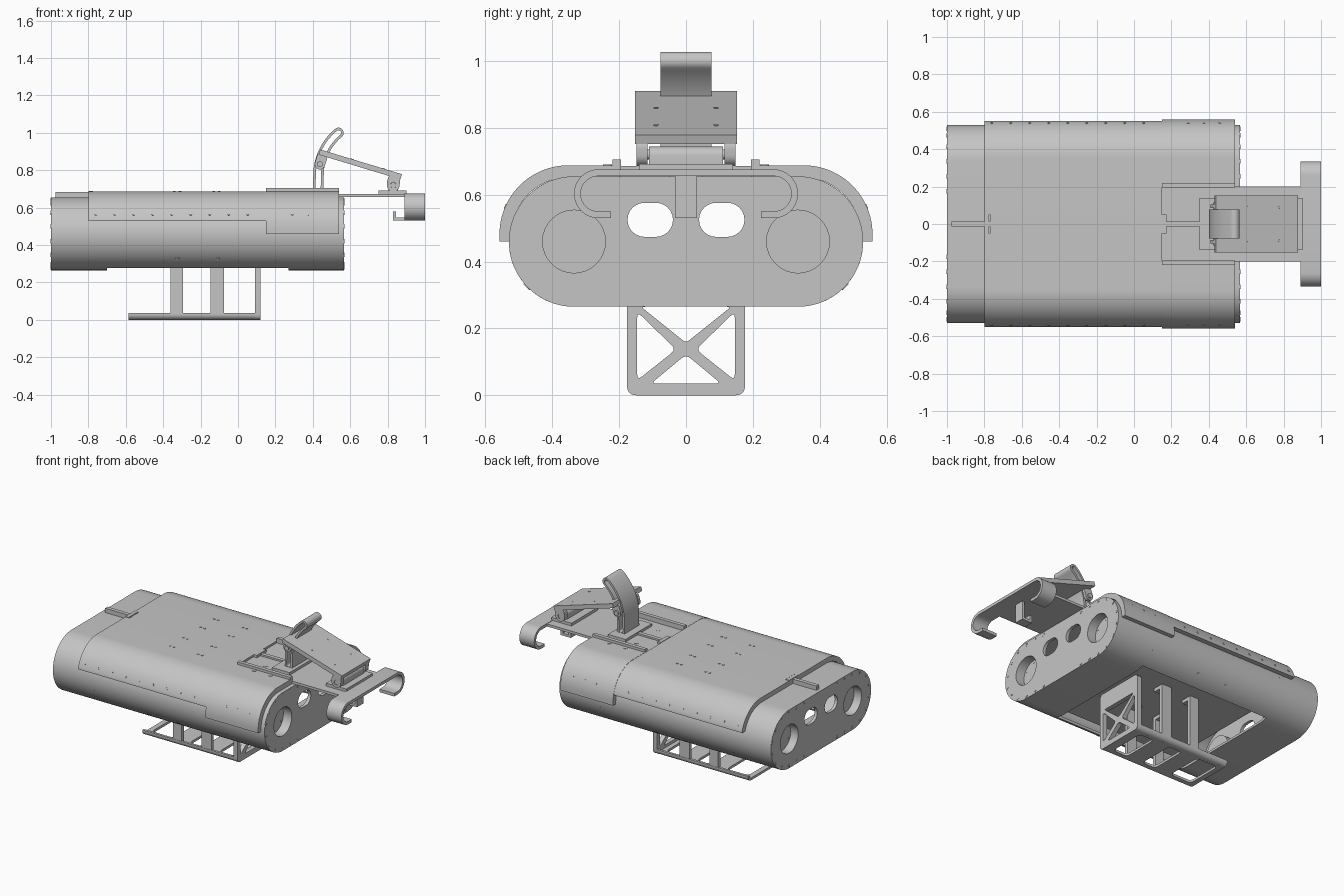
import bpy, bmesh
from math import sin, cos, pi, radians, atan2, asin
from mathutils import Vector, Matrix

if "Cube" in bpy.data.objects:
    bpy.data.objects.remove(bpy.data.objects["Cube"], do_unlink=True)

GREY = bpy.data.materials.new("light grey")
GREY.use_nodes = True
GREY.diffuse_color = (.56, .56, .56, 1)
GREY.node_tree.nodes["Principled BSDF"].inputs["Base Color"].default_value = (.56, .56, .56, 1)

# Local plane axes: a profile is drawn flat and pushed along the named axis
FRAMES = {
    "x": Matrix(((0, 0, 1), (1, 0, 0), (0, 1, 0))).to_4x4(),
    "y": Matrix(((1, 0, 0), (0, 0, -1), (0, 1, 0))).to_4x4(),
    "z": Matrix.Identity(4),
}


def finish(name, mesh):
    bm = bmesh.new()
    bm.from_mesh(mesh)
    bmesh.ops.remove_doubles(bm, verts=bm.verts, dist=0.0002)
    bmesh.ops.recalc_face_normals(bm, faces=bm.faces)
    bm.to_mesh(mesh)
    bm.free()
    mesh.materials.clear()
    mesh.materials.append(GREY)
    mesh.shade_smooth()
    mesh.set_sharp_from_angle(angle=radians(30))
    ob = bpy.data.objects.new(name, mesh)
    bpy.context.collection.objects.link(ob)


def plate(name, axis, lo, hi, *loops):
    """Filled outline (later loops are holes) extruded from lo to hi."""
    cu = bpy.data.curves.new(name, "CURVE")
    cu.dimensions, cu.fill_mode, cu.extrude = "2D", "BOTH", (hi - lo) / 2
    for loop in loops:
        sp = cu.splines.new("POLY")
        sp.points.add(len(loop) - 1)
        for p, q in zip(sp.points, loop):
            p.co = (q[0], q[1], 0, 1)
        sp.use_cyclic_u = True
    tmp = bpy.data.objects.new(name + "_outline", cu)
    bpy.context.collection.objects.link(tmp)
    dg = bpy.context.evaluated_depsgraph_get()
    mesh = bpy.data.meshes.new_from_object(tmp.evaluated_get(dg))
    bpy.data.objects.remove(tmp, do_unlink=True)
    bpy.data.curves.remove(cu)
    shift = Vector([(lo + hi) / 2 if a == axis else 0 for a in "xyz"])
    mesh.transform(Matrix.Translation(shift) @ FRAMES[axis])
    mesh.name = name
    finish(name, mesh)


def rect(a0, a1, b0, b1):
    return [(a0, b0), (a1, b0), (a1, b1), (a0, b1)]


def circle(a, b, r, n=32):
    return [(a + r * cos(2 * pi * i / n), b + r * sin(2 * pi * i / n)) for i in range(n)]


def arc(a, b, r, start, end, n=16):
    angles = [radians(start + (end - start) * i / n) for i in range(n + 1)]
    return [(a + r * cos(t), b + r * sin(t)) for t in angles]


def rounded(points, r):
    """Polygon with softened corners."""
    out = []
    for i, p in enumerate(points):
        p = Vector(p)
        a = p + (Vector(points[i - 1]) - p).normalized() * r
        b = p + (Vector(points[(i + 1) % len(points)]) - p).normalized() * r
        out += [a * (1 - t) ** 2 + p * 2 * t * (1 - t) + b * t * t for t in (0, .25, .5, .75, 1)]
    return out


def band(path, r, cap=0):
    """Outline of a path thickened by r each side; cap = segments of the round ends."""
    pts = [Vector(p) for p in path]
    dirs = [(b - a).normalized() for a, b in zip(pts, pts[1:])]
    left, right = [], []
    for i, p in enumerate(pts):
        d0, d1 = dirs[max(i - 1, 0)], dirs[min(i, len(dirs) - 1)]
        d = (d0 + d1).normalized()
        n = Vector((-d.y, d.x)) * r / d.dot(d1)
        left.append(p + n)
        right.append(p - n)

    def end(p, d, turn):
        base = atan2(d.x, -d.y) - turn
        return [p + r * Vector((cos(base - pi * k / cap), sin(base - pi * k / cap)))
                for k in range(1, cap)]
    return left + end(pts[-1], dirs[-1], 0) + right[::-1] + end(pts[0], dirs[0], pi)


def mirrored(path):
    return path + [(-a, b) for a, b in reversed(path)]


def discs(name, spots, r, depth):
    """Many short cylinders, each at (position, axis), in one object."""
    bm = bmesh.new()
    for pos, axis in spots:
        turn = Vector((0, 0, 1)).rotation_difference(Vector(axis)).to_matrix().to_4x4()
        bmesh.ops.create_cone(bm, cap_ends=True, segments=16, radius1=r, radius2=r,
                              depth=depth, matrix=Matrix.Translation(pos) @ turn)
    mesh = bpy.data.meshes.new(name)
    bm.to_mesh(mesh)
    bm.free()
    finish(name, mesh)


CY, CZ, R = 0.335, 0.46, 0.195
SIDES = (("left", 1), ("right", -1))


def stadium(r):
    return band([(-CY, CZ), (CY, CZ)], r, 32)


# Hull shell: closed tube at both ends, wide opening underneath in the middle
for name, lo, hi in (("rear_hull", -.98, -.7), ("front_hull", .27, .545)):
    plate(name, "x", lo, hi, stadium(R), stadium(R - .015))
middle = mirrored(arc(CY, CZ, .1875, -70, 90, 32))
plate("middle_hull", "x", -.7, .27, band(middle, .0075))

# End plates with oval and round openings, recessed discs and rim bolts
rim = [(CY + .18 * cos(t), CZ + .18 * sin(t)) for t in [pi * (i / 7 - .5) for i in range(8)]]
rim += [(y, CZ + s * .18) for y in (.175, .255) for s in (1, -1)]
for name, lo, hi, inner, out in (("front_end", .545, .567, .5, 1), ("rear_end", -1, -.98, -.94, -1)):
    ovals = [band([(s * .107 - .017, .525), (s * .107 + .017, .525)], .051, 12) for s in (1, -1)]
    rounds = [circle(s * CY, CZ, .094) for s in (1, -1)]
    plate(name + "_plate", "x", lo, hi, stadium(R), *ovals, *rounds)
    face = hi if out > 0 else lo
    for side, s in SIDES:
        c = circle(s * CY, CZ, .1)
        a, b = sorted((inner, lo if out > 0 else hi))
        plate(f"{name}_{side}_cup", "x", a, b, c, circle(s * CY, CZ, .094))
        plate(f"{name}_{side}_disc", "x", inner - .005, inner + .005, c)
    spots = [((face, s * y, z), (1, 0, 0)) for y, z in rim for s in (1, -1)]
    discs(name + "_bolts", spots, .012, .003)
    discs(name + "_bolt_heads", spots, .006, .005)
    holes = [((inner + out * .005, s * CY + dy, CZ + dz), (1, 0, 0)) for s in (1, -1)
             for dy, dz in ((.07, .04), (-.07, .04), (.07, -.04), (-.07, -.04), (0, .08))]
    discs(name + "_disc_screws", holes, .006, .004)

# Saddle cover hugging the hull: main sheet, notched rear edge and split front halves
VY, VZ, RC = .352, .482, .1875
main_side = arc(VY, VZ, RC, 15, 90, 24)
main_side = [(main_side[0][0], .528)] + main_side
front_side = [(VY + RC, CZ)] + arc(VY, VZ, RC, 0, 90, 24)
plate("main_cover", "x", -.77, .15, band(mirrored(main_side), .017))
for side, s in SIDES:
    for name, lo, hi, half, inner, thick in (("rear_cover", -.8, -.77, main_side, .05, .017),
                                             ("front_cover", .15, .54, front_side, .2, .0185)):
        path = half + [(inner, VZ + RC)]
        plate(f"{side}_{name}", "x", lo, hi, band([(s * y, z) for y, z in path], thick))
    plate(f"{side}_slide_rail", "z", .655, .705, rect(.15, .54, *sorted((s * .195, s * .22))))
for name, lo, hi, foot in (("front", .15, .35, .15), ("rear", -.975, -.77, -.8)):
    plate(name + "_bar", "z", .65, .684, rect(lo, hi, -.013, .013))
    plate(name + "_bar_foot", "z", .65, .69, rect(foot, foot + .025, -.05, .05))

# Cover rivets, hull side plugs and rail screws
OUTER = RC + .017
tilt = asin((.565 - VZ) / OUTER)
side_y = VY + OUTER * cos(tilt)
xs = [-.76 + .1015 * i for i in range(9)] + [.29, .375, .46]
rivets = [((x, s * side_y, .565), (0, s * cos(tilt), sin(tilt))) for x in xs for s in (1, -1)]
rivets += [((x, s * y, VZ + OUTER), (0, 0, 1)) for x in (-.34, -.31, -.13, -.1)
           for y in (.092, .235) for s in (1, -1)]
discs("cover_rivets", rivets, .007, .006)
low = asin(-.135 / R)
plugs = [((x, s * (CY + R * cos(low)), CZ - .135), (0, s * cos(low), sin(low)))
         for x in (-.325, -.11) for s in (1, -1)]
discs("hull_side_plugs", plugs, .013, .004)
screws = [((x, s * .235, .688), (0, 0, 1)) for x in (.285, .405) for s in (1, -1)]
screws += [((.285, s * .113, .673), (0, 0, 1)) for s in (1, -1)]
discs("rail_screws", screws, .014, .004)

# Sliding tongue with crossbar hooks and a central catch
plate("tongue", "z", .656, .673, rect(.15, .9, -.2, .2))
hook = mirrored([(.225, .54)] + arc(.262, .603, .063, -90, 90))
plate("crossbar_hooks", "x", .89, 1, band(hook, .01))
plate("centre_catch", "y", -.033, .033,
      band([(.838, .58), (.838, .539), (.897, .539), (.897, .665)], .008))

# Curved slotted arm on its base
plate("arm_base", "z", .673, .69, rect(.35, .48, -.14, .14))
sweep = arc(.73, .77, .3, 175, 130, 16)
plate("curved_arm", "y", -.077, .077, band([(.428, .685)] + sweep, .028, 12),
      band([(.428, .705)] + sweep, .014, 12))

# Sloping plate with hinge and clamp lugs
plate("sloping_plate", "y", -.152, .152, band([(.435, .897), (.872, .765)], .0145))
plate("hinge_base", "z", .673, .692, rect(.75, .9, -.14, .14))
plate("hinge_block", "y", -.11, .11, band([(.83, .685), (.83, .718)], .026, 12))
for side, s in SIDES:
    plate(side + "_hinge_lug", "y", *sorted((s * .115, s * .148)),
          band([(.832, .741), (.83, .72)], .034, 12), circle(.83, .72, .016, 16))
    plate(side + "_clamp_lug", "y", *sorted((s * .085, s * .105)),
          band([(.449, .868), (.438, .832)], .028, 12))
discs("hinge_pin", [((.83, 0, .72), (0, 1, 0))], .015, .29)
discs("clamp_pin", [((.438, 0, .832), (0, 1, 0))], .016, .23)
slope = Vector((.132, 0, .437)).normalized()
spots = [((x, s * .09, .897 - (x - .435) * .302 + .0152), slope) for x in (.61, .78) for s in (1, -1)]
discs("plate_screws", spots, .007, .003)

# Skid frame below: windowed floor with curled edges, braced front and side posts
windows = [rounded(rect(a, b, -.125, .125), .03) for a, b in ((-.55, -.39), (-.27, -.17), (-.05, .06))]
plate("skid_floor", "z", 0, .016, rect(-.585, .12, -.148, .148), *windows)
side_window = [(-.146, .045), (-.03, .137), (-.146, .25)]
braces = [rounded(side_window, .018), rounded([(-y, z) for y, z in side_window], .018),
          rounded([(-.105, .035), (.105, .035), (0, .122)], .018),
          rounded([(-.135, .265), (0, .157), (.135, .265)], .012)]
outer = rounded([(-.177, 0), (.177, 0), (.177, .38), (-.177, .38)], .03)
plate("braced_front_frame", "x", .09, .12, outer, *braces)
plate("inner_deck", "z", .38, .39, rect(-.7, .27, -.45, .45))
for side, s in SIDES:
    curl = [(s * y, z) for y, z in arc(.147, .03, .022, -90, 0, 8) + [(.169, .036)]]
    plate(side + "_skid_edge", "x", -.585, .12, band(curl, .008))
    for name, lo, hi in (("rear", -.36, -.295), ("middle", -.147, -.075)):
        foot = [(s * .163, .02), (s * .163, .37), (s * .1, .37)]
        plate(f"{side}_{name}_post", "x", lo, hi, band(foot, .012))
